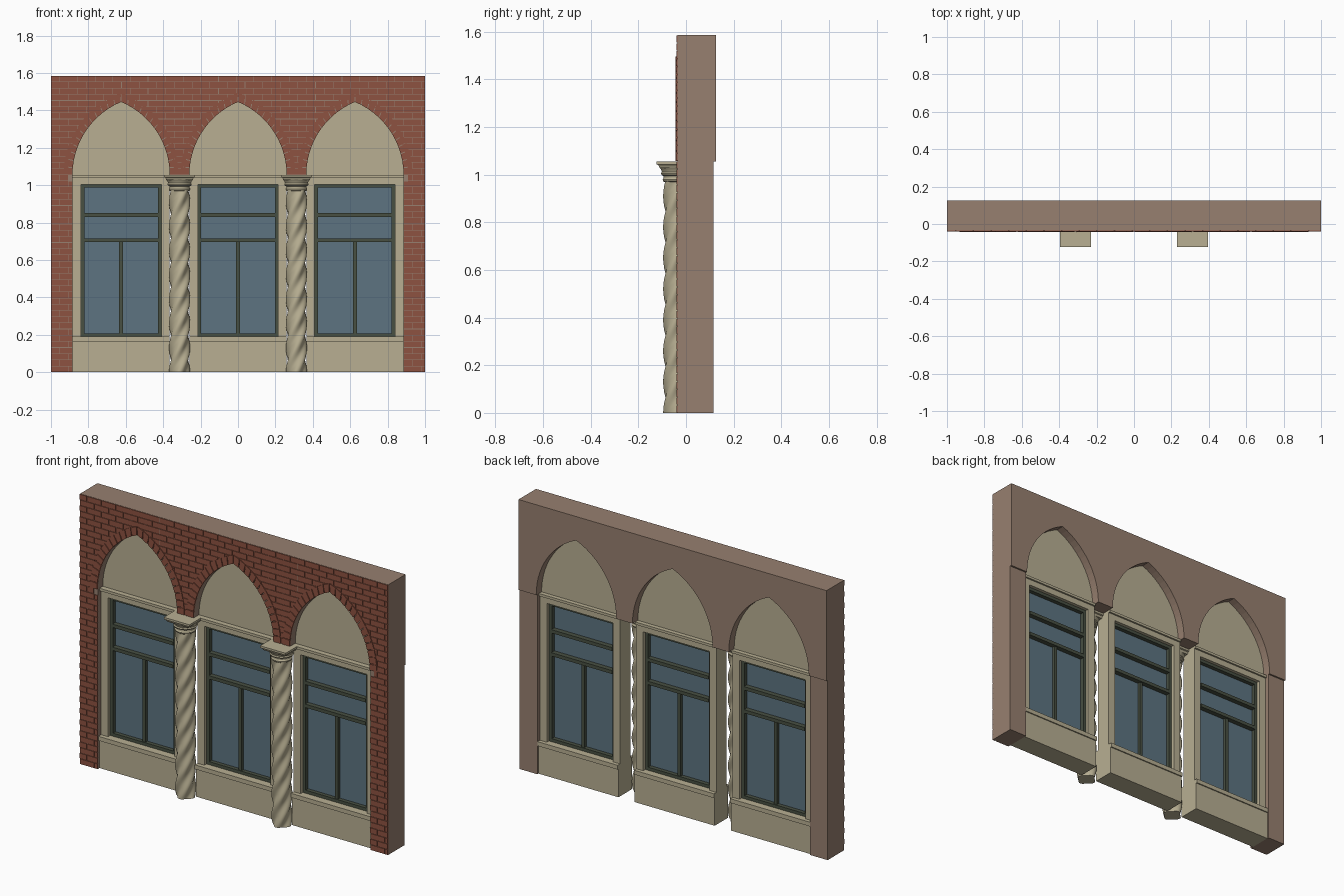
import bpy, bmesh
from math import sin, cos, acos, pi

if "Cube" in bpy.data.objects:
    bpy.data.objects.remove(bpy.data.objects["Cube"])


def material(name, rgb):
    m = bpy.data.materials.new(name)
    m.use_nodes = True
    m.diffuse_color = (*rgb, 1)
    m.node_tree.nodes["Principled BSDF"].inputs["Base Color"].default_value = (*rgb, 1)
    return m


BRICK = material("red brick", (0.27, 0.085, 0.052))
WALL = material("brown render", (0.31, 0.215, 0.16))
STONE = material("cream stone", (0.48, 0.43, 0.29))
GLASS = material("blue glass", (0.11, 0.175, 0.22))
FRAME = material("dark green frame", (0.065, 0.08, 0.055))

BAYS = (-0.625, 0, 0.625)
SPRING, TOP = 1.055, 1.585
HALF, SHIFT, BAND = 0.26, 0.1625, 0.047   # arch half width, centre offset, ring width


def finish(name, bm, mat):
    bmesh.ops.recalc_face_normals(bm, faces=bm.faces)
    me = bpy.data.meshes.new(name)
    bm.to_mesh(me)
    bm.free()
    me.materials.append(mat)
    ob = bpy.data.objects.new(name, me)
    bpy.context.collection.objects.link(ob)
    return ob


def add_box(bm, x0, x1, y0, y1, z0, z1):
    add_prism(bm, [(x0, z0), (x1, z0), (x1, z1), (x0, z1)], y0, y1)


def add_prism(bm, outline, y0, y1):
    face = bm.faces.new([bm.verts.new((x, y0, z)) for x, z in outline])
    ext = bmesh.ops.extrude_face_region(bm, geom=[face], use_keep_orig=True)
    for v in ext["geom"]:
        if isinstance(v, bmesh.types.BMVert):
            v.co.y = y1


def box(name, mat, *dims):
    bm = bmesh.new()
    add_box(bm, *dims)
    return finish(name, bm, mat)


def arch_point(cx, side, t, offset=0):
    """Point on one flank of the pointed arch, t from springing to apex."""
    r = HALF + SHIFT + offset
    a = t * acos(SHIFT / r)
    return cx + side * (r * cos(a) - SHIFT), SPRING + r * sin(a)


def arch(cx, offset=0, n=14):
    left = [arch_point(cx, -1, i / n, offset) for i in range(n + 1)]
    right = [arch_point(cx, 1, i / n, offset) for i in range(n)]
    return left + right[::-1]


# Upper wall with three pointed openings
outline = [(-1, TOP), (-1, SPRING)]
for cx in BAYS:
    outline += arch(cx)
outline += [(1, SPRING), (1, TOP)]
bm = bmesh.new()
add_prism(bm, outline, -0.036, 0.125)
finish("upper_wall", bm, WALL)

# End piers
for side, x in (("right", -1), ("left", 0.885)):
    box(side + "_pier", WALL, x, x + 0.115, -0.036, 0.115, 0, SPRING)

# Brick facing in running bond
bm = bmesh.new()
ROWS, LENGTH, GAP = 48, 0.0943, 0.0015
pitch = TOP / ROWS
for row in range(ROWS):
    z0 = row * pitch
    spans = [(-1, 1)] if row >= 32 else [(-1, -0.885), (0.885, 1)]
    for lo, hi in spans:
        start = -1 - (LENGTH / 2 if row % 2 else 0)
        for i in range(24):
            x0 = max(lo, start + i * LENGTH + GAP)
            x1 = min(hi, start + (i + 1) * LENGTH - GAP)
            if x1 - x0 > 0.004:
                add_box(bm, x0, x1, -0.04, -0.035, z0 + GAP, z0 + pitch - GAP)
bricks = finish("brick_facing", bm, BRICK)

# Cutter that clears the bricks behind the arch rings
bm = bmesh.new()
for cx in BAYS:
    pts = arch(cx, 0.025)
    add_prism(bm, [(pts[0][0], 1.02)] + pts + [(pts[-1][0], 1.02)], -0.1, 0.1)
cutter = finish("arch_cutter", bm, BRICK)
mod = bricks.modifiers.new("arches", "BOOLEAN")
mod.object, mod.operation, mod.solver = cutter, "DIFFERENCE", "EXACT"
bpy.context.view_layer.objects.active = bricks
bpy.ops.object.modifier_apply(modifier=mod.name)
bpy.data.objects.remove(cutter)

# Arch rings of separate wedge bricks
bm = bmesh.new()
COUNT = 13
for cx in BAYS:
    for side in (-1, 1):
        for i in range(COUNT):
            t0, t1 = (i + 0.06) / COUNT, (i + 0.94) / COUNT
            add_prism(bm, [arch_point(cx, side, t0), arch_point(cx, side, t0, BAND),
                           arch_point(cx, side, t1, BAND), arch_point(cx, side, t1)],
                      -0.044, -0.035)
finish("arch_ring_bricks", bm, BRICK)

# Window bays
for n, cx in enumerate(BAYS, 1):
    tag = "_%d" % n
    l, r = cx - HALF, cx + HALF
    ol, orr = cx - 0.215, cx + 0.215
    bm = bmesh.new()
    add_prism(bm, arch(cx), 0.01, 0.075)
    finish("arch_panel" + tag, bm, STONE)
    box("base" + tag, STONE, l, r, -0.02, 0.105, 0, 0.165)
    box("sill" + tag, STONE, l, r, -0.03, 0.112, 0.165, 0.19)
    box("lintel" + tag, STONE, l, r, -0.005, 0.09, 1.005, 1.04)
    box("lintel_ledge" + tag, STONE, l, r, -0.02, 0.1, 1.04, SPRING)
    box("right_jamb" + tag, STONE, l, ol, -0.005, 0.09, 0.19, 1.005)
    box("left_jamb" + tag, STONE, orr, r, -0.005, 0.09, 0.19, 1.005)
    box("glass" + tag, GLASS, ol, orr, 0.038, 0.046, 0.19, 1.005)

    # Frame, transoms and mullion
    bm = bmesh.new()
    w = 0.018
    add_box(bm, ol, ol + w, 0.015, 0.07, 0.19, 1.005)
    add_box(bm, orr - w, orr, 0.015, 0.07, 0.19, 1.005)
    add_box(bm, ol + w, orr - w, 0.015, 0.07, 0.19, 0.19 + w)
    add_box(bm, ol + w, orr - w, 0.015, 0.07, 1.005 - w, 1.005)
    for z in (0.695, 0.83):
        add_box(bm, ol + w, orr - w, 0.01, 0.075, z, z + 0.02)
    add_box(bm, cx - 0.01, cx + 0.01, 0.02, 0.064, 0.19 + w, 0.695)
    finish("window_frame" + tag, bm, FRAME)


def loft(name, rings):
    """Skin a stack of vertex loops and cap both ends."""
    bm = bmesh.new()
    loops = [[bm.verts.new(p) for p in ring] for ring in rings]
    for a, b in zip(loops, loops[1:]):
        for i in range(len(a)):
            j = (i + 1) % len(a)
            bm.faces.new((a[i], a[j], b[j], b[i]))
    bm.faces.new(loops[0])
    bm.faces.new(loops[-1])
    ob = finish(name, bm, STONE)
    bpy.ops.object.select_all(action="DESELECT")
    ob.select_set(True)
    bpy.context.view_layer.objects.active = ob
    bpy.ops.object.shade_smooth_by_angle()
    return ob


# Twisted columns with moulded capitals
CY, SIDES, STEPS, LOBES = -0.04, 40, 100, 4
CAPITAL = [(0.05, 0.968), (0.056, 0.972), (0.058, 0.98), (0.054, 0.986), (0.054, 0.994),
           (0.062, 0.998), (0.065, 1.005), (0.061, 1.011), (0.064, 1.02), (0.072, 1.03)]
for side, cx in (("right", -0.3125), ("left", 0.3125)):
    shaft = []
    for k in range(STEPS + 1):
        z = 0.98 * k / STEPS
        ring = []
        for i in range(SIDES):
            a = 2 * pi * i / SIDES
            rad = 0.05 + 0.006 * cos(LOBES * a - 2 * pi * z / 0.13)
            ring.append((cx + rad * cos(a), CY + rad * sin(a), z))
        shaft.append(ring)
    loft(side + "_column_shaft", shaft)
    loft(side + "_capital", [[(cx + r * cos(2 * pi * i / SIDES), CY + r * sin(2 * pi * i / SIDES), z)
                              for i in range(SIDES)] for r, z in CAPITAL])
    corners = ((-1, -1), (1, -1), (1, 1), (-1, 1))
    loft(side + "_abacus", [[(cx + h * u, CY + h * v, z) for u, v in corners]
                            for h, z in ((0.07, 1.028), (0.076, 1.04), (0.083, 1.043), (0.083, SPRING))])
